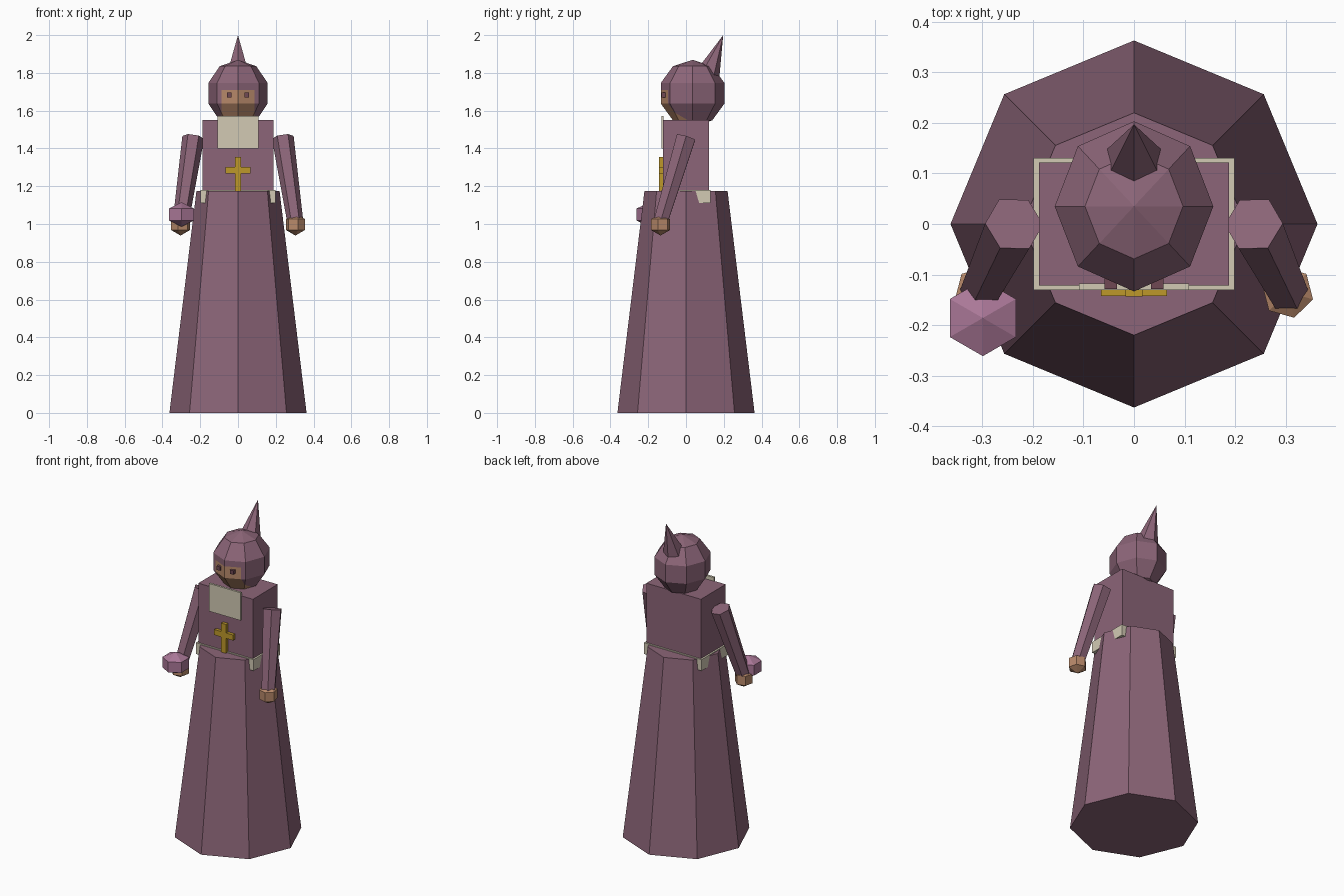
import bpy, bmesh, math
from mathutils import Vector, Matrix

if "Cube" in bpy.data.objects:
    bpy.data.objects.remove(bpy.data.objects["Cube"])


def material(name, rgb):
    m = bpy.data.materials.new(name)
    lin = [((c / 255 + 0.055) / 1.055) ** 2.4 for c in rgb]
    m.diffuse_color = (*lin, 1)
    m.use_nodes = True
    m.node_tree.nodes["Principled BSDF"].inputs["Base Color"].default_value = m.diffuse_color
    return m


ROBE = material("plum robe", (140, 101, 120))
PINK = material("light mauve", (171, 120, 152))
SKIN = material("skin", (184, 137, 106))
CREAM = material("cream linen", (210, 202, 180))
GOLD = material("gold", (190, 152, 42))
EYE = material("dark plum", (112, 72, 84))


def finish(name, bm, *mats):
    bmesh.ops.recalc_face_normals(bm, faces=bm.faces)
    me = bpy.data.meshes.new(name)
    bm.to_mesh(me)
    bm.free()
    for m in mats:
        me.materials.append(m)
    ob = bpy.data.objects.new(name, me)
    bpy.context.collection.objects.link(ob)
    return ob


def box(name, lo, hi, mat):
    lo, hi = Vector(lo), Vector(hi)
    bm = bmesh.new()
    bmesh.ops.create_cube(bm, size=1, matrix=Matrix.Translation((lo + hi) / 2)
                          @ Matrix.Diagonal((*(hi - lo), 1)))
    return finish(name, bm, mat)


def cone(name, a, b, r1, r2, sides, mat, spin=0):
    """Tapered prism from point a to point b."""
    a, b = Vector(a), Vector(b)
    d = b - a
    tilt = Vector((0, 0, 1)).rotation_difference(d).to_matrix().to_4x4()
    bm = bmesh.new()
    bmesh.ops.create_cone(bm, cap_ends=True, segments=sides, radius1=r1, radius2=r2,
                          depth=d.length, matrix=Matrix.Translation((a + b) / 2) @ tilt
                          @ Matrix.Rotation(spin, 4, 'Z'))
    return finish(name, bm, mat)


def ball(centre, radii, sides, rings, spin=0):
    bm = bmesh.new()
    bmesh.ops.create_uvsphere(bm, u_segments=sides, v_segments=rings, radius=1,
                              matrix=Matrix.Translation(centre) @ Matrix.Diagonal((*radii, 1))
                              @ Matrix.Rotation(spin, 4, 'Z'))
    return bm


# Robe: skirt, torso and belt
cone("skirt", (0, 0, 0), (0, 0, 1.175), 0.363, 0.22, 8, ROBE)
box("torso", (-0.188, -0.122, 1.16), (0.188, 0.122, 1.55), ROBE)
box("belt", (-0.199, -0.131, 1.11), (0.199, 0.131, 1.18), CREAM)

# Hooded head, with the face cut into the front
bm = ball((0, 0.035, 1.692), (0.165, 0.177, 0.177), 8, 5)
for co, no in (((-0.088, 0, 0), (1, 0, 0)), ((0.088, 0, 0), (1, 0, 0)), ((0, 0, 1.71), (0, 0, 1))):
    bmesh.ops.bisect_plane(bm, geom=bm.verts[:] + bm.edges[:] + bm.faces[:],
                           plane_co=co, plane_no=no)
for f in bm.faces:
    c = f.calc_center_median()
    if c.y < 0 and abs(c.x) < 0.088 and c.z < 1.71:
        f.material_index = 1
finish("head", bm, ROBE, SKIN)

# Hood point, leaning back
cone("hood_point", (0, 0.096, 1.74), (0, 0.197, 2.0), 0.08, 0, 6, ROBE)

# Bib and cross
box("bib", (-0.109, -0.131, 1.40), (0.109, -0.118, 1.573), CREAM)
box("cross_upright", (-0.017, -0.143, 1.175), (0.017, -0.12, 1.355), GOLD)
box("cross_bar", (-0.065, -0.142, 1.268), (0.065, -0.12, 1.302), GOLD)

# Eyes, arms and hands on both sides
for side, s in (("left", -1), ("right", 1)):
    box(side + "_eye", (s * 0.046 - 0.012, -0.129, 1.671), (s * 0.046 + 0.012, -0.105, 1.695), EYE)
    cone(side + "_arm", (s * 0.305, -0.138, 1.0), (s * 0.237, 0, 1.458),
         0.042, 0.058, 6, ROBE, math.pi / 6)
    finish(side + "_hand", ball((s * 0.304, -0.135, 0.997), (0.06, 0.06, 0.058), 6, 3, s * 0.25), SKIN)

# Orb held over one hand
finish("orb", ball((-0.299, -0.186, 1.05), (0.087, 0.087, 0.065), 6, 3), PINK)
